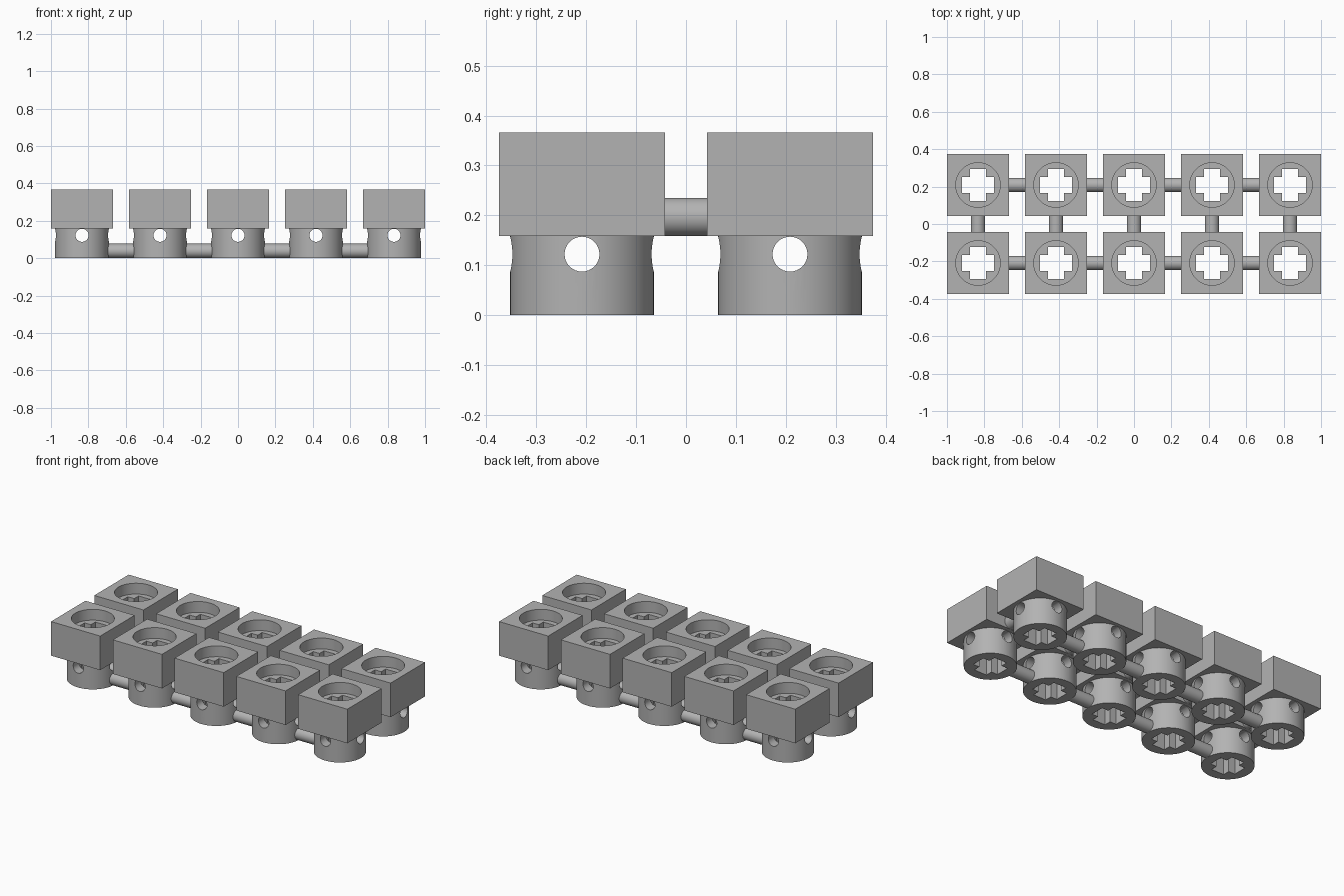
import bpy
from mathutils import Matrix
from math import pi

if "Cube" in bpy.data.objects:
    bpy.data.objects.remove(bpy.data.objects["Cube"], do_unlink=True)

PITCH = 0.417      # spacing between connectors
BLOCK = 0.332      # square head width
NECK_TOP = 0.158   # underside of the head
TOP = 0.366
ROD = 0.0385       # link rod radius
FLOOR = 0.30       # floor of the round recess

grey = bpy.data.materials.new("plain grey")
grey.use_nodes = True
grey.diffuse_color = (0.45, 0.45, 0.45, 1)
grey.node_tree.nodes["Principled BSDF"].inputs["Base Color"].default_value = grey.diffuse_color


def box(name, size, z0, z1):
    bpy.ops.mesh.primitive_cube_add(size=1, location=(0, 0, (z0 + z1) / 2))
    ob = bpy.context.object
    ob.name = name
    ob.data.transform(Matrix.Diagonal((size[0], size[1], z1 - z0, 1)))
    return ob


def cylinder(name, radius, length, loc, axis="Z", sides=64):
    rot = {"X": (0, pi / 2, 0), "Y": (pi / 2, 0, 0), "Z": (0, 0, 0)}[axis]
    bpy.ops.mesh.primitive_cylinder_add(vertices=sides, radius=radius, depth=length,
                                        location=loc, rotation=rot)
    ob = bpy.context.object
    ob.name = name
    return ob


def boolean(target, tool, operation):
    mod = target.modifiers.new(operation.lower(), "BOOLEAN")
    mod.operation, mod.object, mod.solver = operation, tool, "EXACT"
    bpy.context.view_layer.objects.active = target
    bpy.ops.object.modifier_apply(modifier=mod.name)
    bpy.data.objects.remove(tool, do_unlink=True)


def finish(ob):
    ob.data.materials.clear()
    ob.data.materials.append(grey)
    bpy.ops.object.select_all(action="DESELECT")
    ob.select_set(True)
    bpy.context.view_layer.objects.active = ob
    bpy.ops.object.shade_smooth_by_angle(angle=pi / 6)


# One connector: square head on a round neck
unit = box("connector", (BLOCK, BLOCK), NECK_TOP, TOP)
boolean(unit, cylinder("neck", 0.144, 0.2, (0, 0, 0.1)), "UNION")

# Round recess in the head, then a cross-shaped bore right through
boolean(unit, cylinder("recess", 0.119, 0.2, (0, 0, FLOOR + 0.1)), "DIFFERENCE")
for size in ((0.17, 0.085), (0.085, 0.17)):
    boolean(unit, box("bore", size, -0.1, 0.5), "DIFFERENCE")

# Pin holes across the neck in both directions
for axis in "XY":
    boolean(unit, cylinder("pin_hole", 0.035, 0.5, (0, 0, 0.122), axis, 32), "DIFFERENCE")
finish(unit)

# Five by two grid of connectors
for col in range(-2, 3):
    for row in (-0.5, 0.5):
        copy = bpy.data.objects.new("connector", unit.data)
        copy.location = (col * PITCH, row * PITCH, unit.location.z)
        bpy.context.collection.objects.link(copy)
bpy.data.objects.remove(unit, do_unlink=True)

# Low rods link the necks along each row
for row in (-0.5, 0.5):
    for col in range(-2, 2):
        finish(cylinder("row_rod", ROD, 0.16, ((col + 0.5) * PITCH, row * PITCH, ROD), "X", 32))

# Higher rods link the heads of the two rows
for col in range(-2, 3):
    finish(cylinder("cross_rod", ROD, 0.12, (col * PITCH, 0, NECK_TOP + ROD), "Y", 32))
